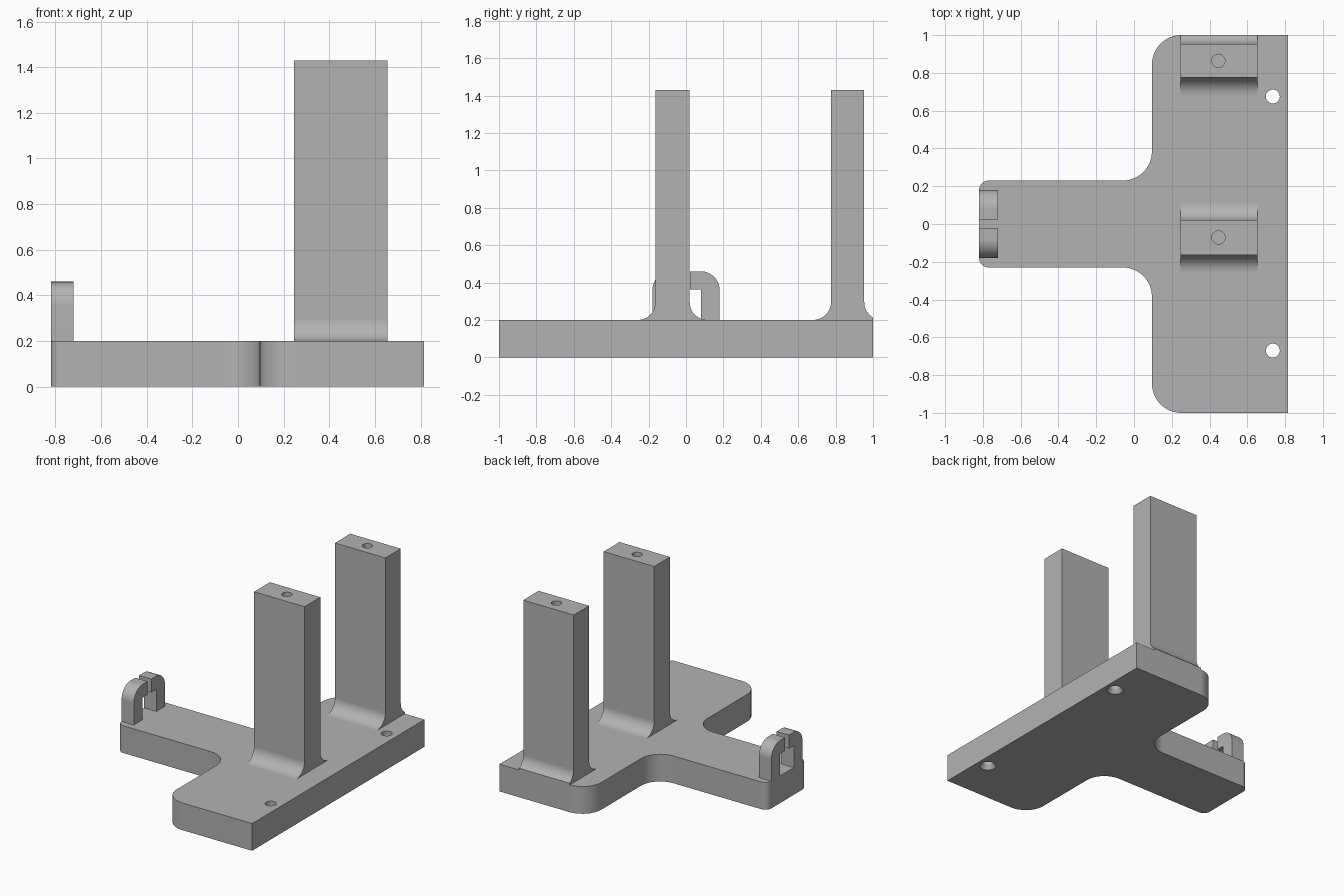
import bpy, bmesh, math
from mathutils import Vector

cube = bpy.data.objects.get("Cube")
if cube:
    bpy.data.objects.remove(cube, do_unlink=True)

grey = bpy.data.materials.new("plain_grey")
grey.use_nodes = True
grey.diffuse_color = (0.45, 0.45, 0.45, 1)
grey.node_tree.nodes["Principled BSDF"].inputs["Base Color"].default_value = (0.45, 0.45, 0.45, 1)

BASE_TOP = 0.2
STEPS = 12


def rounded(corners):
    """Closed outline from (a, b, radius) right-angled corners."""
    out = []
    for i, (a, b, r) in enumerate(corners):
        p = Vector((a, b))
        if r == 0:
            out.append(p)
            continue
        d1 = (Vector(corners[i - 1][:2]) - p).normalized()
        d2 = (Vector(corners[(i + 1) % len(corners)][:2]) - p).normalized()
        c = p + r * (d1 + d2)
        for k in range(STEPS + 1):
            t = math.pi / 2 * k / STEPS
            out.append(c - r * (d2 * math.cos(t) + d1 * math.sin(t)))
    return [p for i, p in enumerate(out) if (p - out[i - 1]).length > 1e-5]


def prism(name, outline, axis, lo, hi):
    """Extrude an outline along x (outline in y, z) or z (outline in x, y)."""
    bm = bmesh.new()
    place = (lambda p, h: (h, p.x, p.y)) if axis == "x" else (lambda p, h: (p.x, p.y, h))
    face = bm.faces.new([bm.verts.new(place(p, lo)) for p in outline])
    new = bmesh.ops.extrude_face_region(bm, geom=[face])["geom"]
    shift = Vector(place(Vector((0, 0)), hi - lo))
    bmesh.ops.translate(bm, vec=shift, verts=[g for g in new if isinstance(g, bmesh.types.BMVert)])
    bmesh.ops.recalc_face_normals(bm, faces=bm.faces)
    mesh = bpy.data.meshes.new(name)
    bm.to_mesh(mesh)
    bm.free()
    mesh.materials.append(grey)
    obj = bpy.data.objects.new(name, mesh)
    bpy.context.collection.objects.link(obj)
    return obj


def drill(obj, x, y, z0, z1, r0, r1):
    """Cut a round or conical hole between two heights."""
    bpy.ops.mesh.primitive_cone_add(vertices=32, radius1=r0, radius2=r1, depth=z1 - z0,
                                    location=(x, y, (z0 + z1) / 2))
    cutter = bpy.context.object
    cutter.data.materials.append(grey)
    cutter.hide_render = True
    mod = obj.modifiers.new("hole", "BOOLEAN")
    mod.operation = "DIFFERENCE"
    mod.solver = "EXACT"
    mod.object = cutter
    bpy.context.view_layer.objects.active = obj
    bpy.ops.object.modifier_apply(modifier=mod.name)
    bpy.data.objects.remove(cutter, do_unlink=True)


parts = []

# T-shaped base plate with rounded corners
BEND = 0.155
base = prism("base_plate", rounded([
    (0.815, -1, 0), (0.815, 1, 0), (0.095, 1, BEND), (0.095, 0.23, BEND),
    (-0.82, 0.23, 0.05), (-0.82, -0.23, 0.05), (0.095, -0.23, BEND), (0.095, -1, BEND),
]), "z", 0, BASE_TOP)
parts.append(base)

# Screw holes, countersunk from below
for y in (0.675, -0.67):
    drill(base, 0.735, y, -0.1, 0.3, 0.037, 0.037)
    drill(base, 0.735, y, -0.02, 0.03, 0.068, 0.037)

# Two uprights with flared feet and a blind hole in the top
FLARE = 0.095
TOP = 1.43
for name, y0, y1 in (("middle_upright", -0.163, 0.02), ("back_upright", 0.775, 0.953)):
    outline = rounded([
        (y0 - FLARE, BASE_TOP, 0), (y0, BASE_TOP, FLARE), (y0, TOP, 0),
        (y1, TOP, 0), (y1, BASE_TOP, FLARE), (y1 + FLARE, BASE_TOP, 0),
    ])
    for p in outline:
        p.x = min(p.x, 1)  # the flare stops at the plate edge
    post = prism(name, outline, "x", 0.245, 0.655)
    drill(post, 0.447, (y0 + y1) / 2, TOP - 0.25, TOP + 0.1, 0.035, 0.035)
    parts.append(post)

# Pair of facing hooks at the end of the arm
for name, s in (("back_hook", 1), ("front_hook", -1)):
    parts.append(prism(name, rounded([
        (s * 0.18, BASE_TOP, 0), (s * 0.18, 0.46, 0.1), (s * 0.022, 0.46, 0),
        (s * 0.022, 0.362, 0), (s * 0.08, 0.362, 0), (s * 0.08, BASE_TOP, 0),
    ]), "x", -0.82, -0.72))

# Smooth the curves, keep flat faces flat
bpy.ops.object.select_all(action="DESELECT")
for obj in parts:
    obj.select_set(True)
bpy.context.view_layer.objects.active = base
bpy.ops.object.shade_smooth_by_angle(angle=math.radians(30))
for obj in parts:
    obj.modifiers.new("flat_normals", "WEIGHTED_NORMAL").keep_sharp = True
